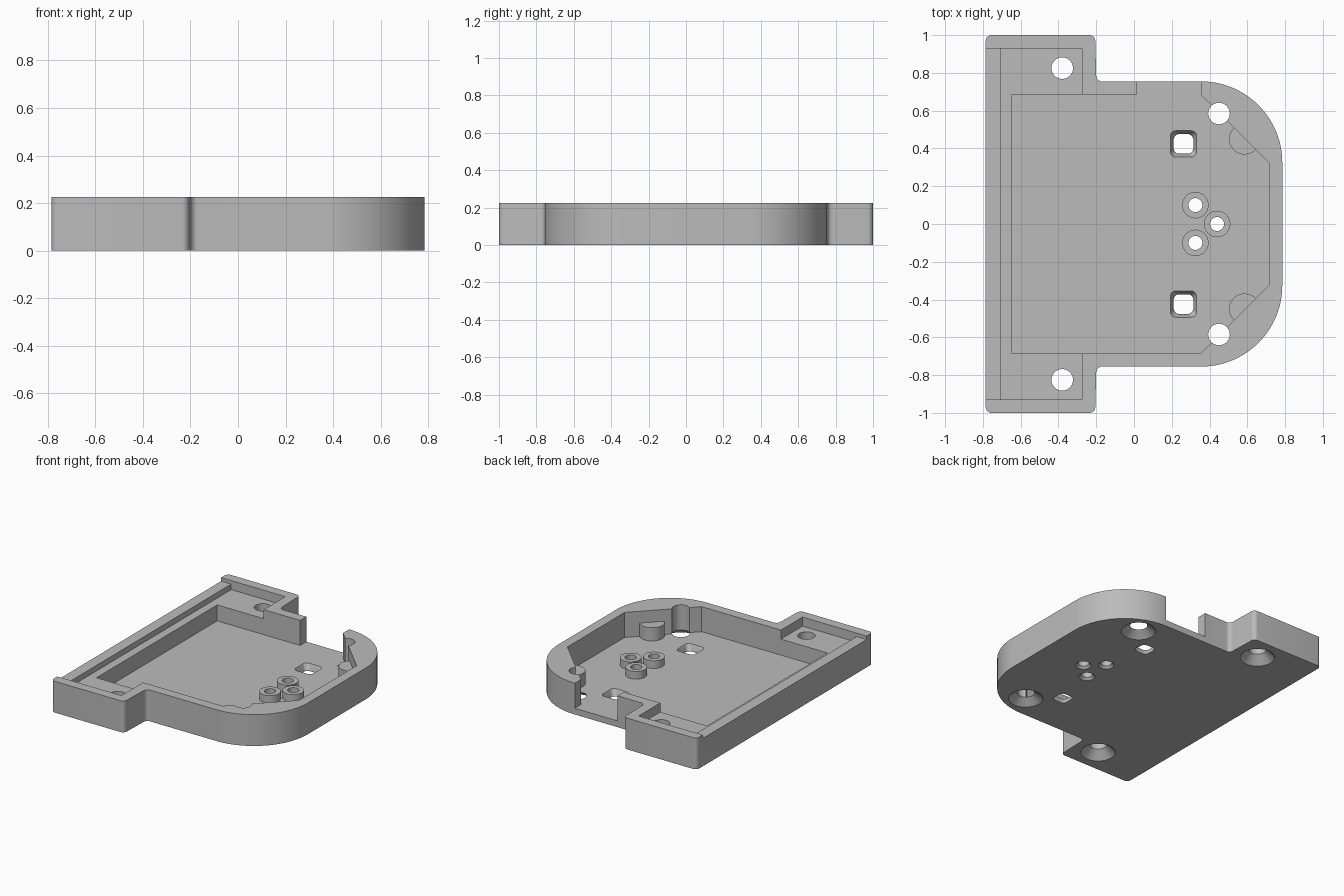
import bpy, bmesh, math

cube = bpy.data.objects.get("Cube")
if cube:
    bpy.data.objects.remove(cube, do_unlink=True)

grey = bpy.data.materials.new("plain_grey")
grey.use_nodes = True
COLOUR = (0.5, 0.5, 0.5, 1)
grey.diffuse_color = COLOUR
grey.node_tree.nodes["Principled BSDF"].inputs["Base Color"].default_value = COLOUR

TOP, FLOOR, LEDGE, LIP = 0.225, 0.045, 0.16, 0.2
ABOVE = TOP + 0.1


def loft(name, sections):
    """Closed solid through matching loops, given as (points, z) from the bottom up."""
    bm = bmesh.new()
    loops = [[bm.verts.new((x, y, z)) for x, y in pts] for pts, z in sections]
    n = len(loops[0])
    bm.faces.new(loops[0])
    bm.faces.new(loops[-1])
    for low, high in zip(loops, loops[1:]):
        for i in range(n):
            j = (i + 1) % n
            bm.faces.new((low[i], low[j], high[j], high[i]))
    bmesh.ops.recalc_face_normals(bm, faces=bm.faces)
    mesh = bpy.data.meshes.new(name)
    bm.to_mesh(mesh)
    bm.free()
    mesh.materials.append(grey)
    obj = bpy.data.objects.new(name, mesh)
    bpy.context.collection.objects.link(obj)
    return obj


def arc(x, y, r, start, end, steps):
    angles = [math.radians(start + (end - start) * i / steps) for i in range(steps + 1)]
    return [(x + r * math.cos(a), y + r * math.sin(a)) for a in angles]


def circle(x, y, r):
    return arc(x, y, r, 0, 360, 48)[:-1]


def rounded_square(x, y, half, r):
    h = half - r
    pts = []
    for k, (sx, sy) in enumerate([(1, 1), (-1, 1), (-1, -1), (1, -1)]):
        pts += arc(x + sx * h, y + sy * h, r, 90 * k, 90 * k + 90, 8)
    return pts


def box(name, x0, x1, y, z):
    return loft(name, [([(x0, -y), (x1, -y), (x1, y), (x0, y)], level) for level in (z, ABOVE)])


def combine(body, tool, operation):
    mod = body.modifiers.new(tool.name, "BOOLEAN")
    mod.operation = operation
    mod.solver = "EXACT"
    mod.object = tool
    bpy.context.view_layer.objects.active = body
    bpy.ops.object.modifier_apply(modifier=mod.name)
    bpy.data.objects.remove(tool, do_unlink=True)


# Outer block: wide mounting tabs on one side, large rounded corners on the other
half = (arc(0.355, 0.325, 0.43, 0, 90, 32)
        + arc(-0.17, 0.785, 0.03, 270, 180, 8)
        + arc(-0.235, 0.97, 0.03, 0, 90, 8)
        + arc(-0.755, 0.97, 0.03, 90, 180, 8))
outline = half + [(x, -y) for x, y in reversed(half)]
body = loft("tray_body", [(outline, 0), (outline, TOP)])

# Main pocket with chamfered corners and a notch through one side wall
pocket = [(-0.645, -0.685), (0.355, -0.685), (0.715, -0.325), (0.715, 0.325),
          (0.355, 0.685), (0.355, 0.85), (0.015, 0.85), (0.015, 0.685), (-0.645, 0.685)]
combine(body, loft("pocket_cut", [(pocket, FLOOR), (pocket, ABOVE)]), "DIFFERENCE")

# Shallow ledge across the tabs and the lowered lip on the open edge
combine(body, box("ledge_cut", -0.705, -0.275, 0.93, LEDGE), "DIFFERENCE")
combine(body, box("lip_cut", -0.9, -0.69, 0.93, LIP), "DIFFERENCE")

# Round bosses: three small standoffs and two corner supports
standoffs = [(0.325, 0.1), (0.325, -0.1), (0.44, 0)]
bosses = [(x, y, 0.07, 0.1) for x, y in standoffs]
bosses += [(0.585, s * 0.45, 0.082, 0.14) for s in (1, -1)]
for x, y, r, height in bosses:
    ring = circle(x, y, r)
    combine(body, loft("boss", [(ring, 0.02), (ring, height)]), "UNION")

# Screw holes countersunk from below: x, y, radius, countersink radius, depth
holes = [(x, y, 0.037, 0.053, 0.016) for x, y in standoffs]
for s in (1, -1):
    holes += [(-0.38, s * 0.825, 0.057, 0.115, 0.058),
              (0.45, s * 0.585, 0.057, 0.115, 0.044)]
for x, y, r, sink, depth in holes:
    flare = sink + (sink - r) * 0.02 / depth
    cutter = loft("screw_hole_cut", [(circle(x, y, flare), -0.02),
                                     (circle(x, y, r), depth),
                                     (circle(x, y, r), ABOVE)])
    combine(body, cutter, "DIFFERENCE")

# Tapered rounded square openings in the floor
for s in (1, -1):
    x, y = 0.262, s * 0.424
    cutter = loft("square_hole_cut", [(rounded_square(x, y, 0.052, 0.03), -0.02),
                                      (rounded_square(x, y, 0.052, 0.03), 0.004),
                                      (rounded_square(x, y, 0.07, 0.03), FLOOR),
                                      (rounded_square(x, y, 0.07, 0.03), ABOVE)])
    combine(body, cutter, "DIFFERENCE")

# Smooth the curved walls and keep the edges crisp
bpy.ops.object.select_all(action="DESELECT")
body.select_set(True)
bpy.context.view_layer.objects.active = body
bpy.ops.object.shade_smooth_by_angle(angle=math.radians(25))
